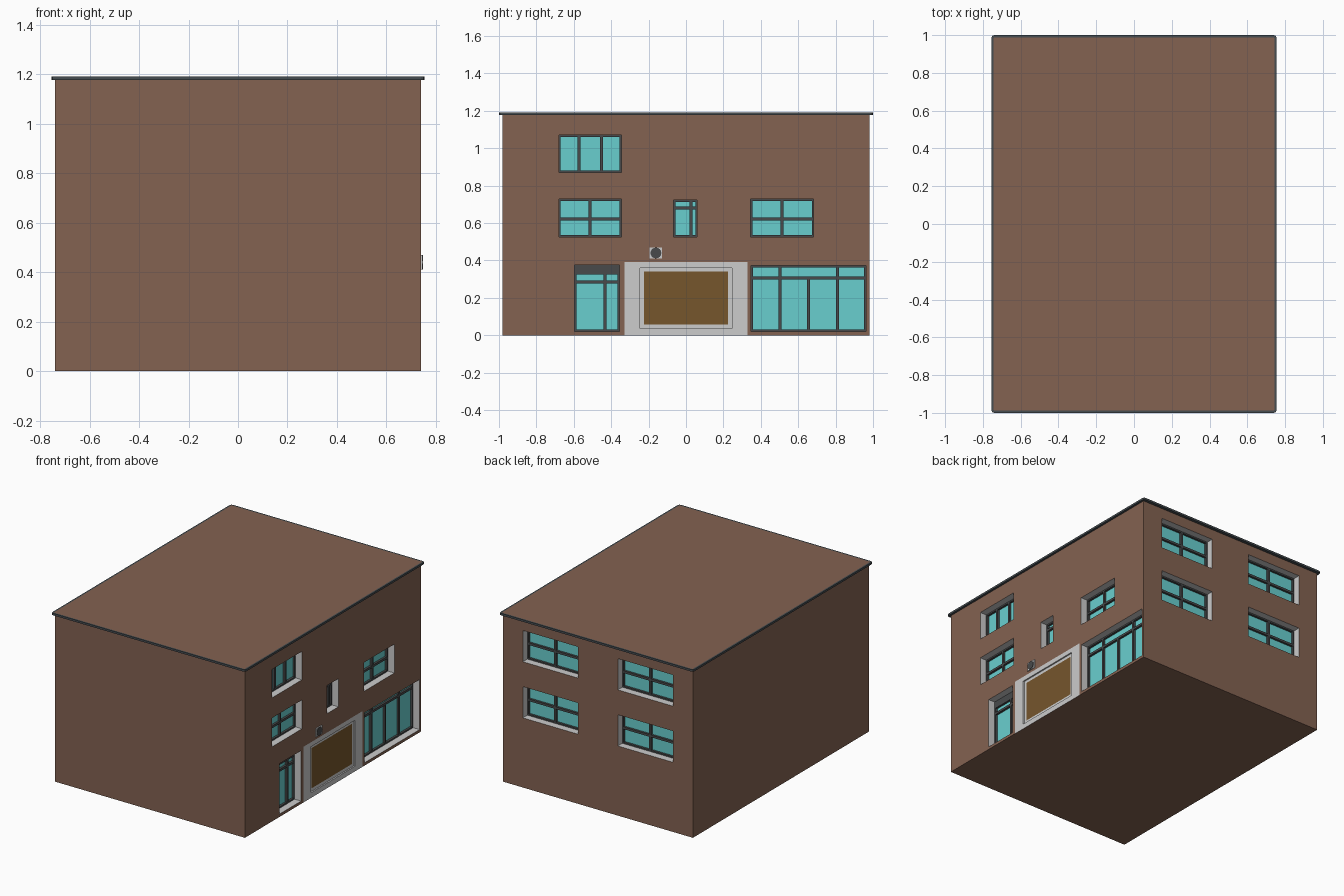
import bpy, bmesh, math
from mathutils import Matrix

if "Cube" in bpy.data.objects:
    bpy.data.objects.remove(bpy.data.objects["Cube"])


def material(name, r, g, b):
    lin = [(c / 255 / 12.92 if c < 10 else ((c / 255 + 0.055) / 1.055) ** 2.4) for c in (r, g, b)]
    m = bpy.data.materials.new(name)
    m.diffuse_color = (*lin, 1)
    m.use_nodes = True
    m.node_tree.nodes["Principled BSDF"].inputs["Base Color"].default_value = m.diffuse_color
    return m


BROWN = material("brown_render", 131, 98, 81)
WHITE = material("pale_grey", 204, 204, 204)
DARK = material("dark_grey_frame", 72, 74, 75)
TRIM = material("roof_edge_grey", 70, 77, 81)
GLASS = material("turquoise_glass", 105, 207, 207)
GOLD = material("garage_door_brown", 118, 86, 44)

HX, HY, TOP = 0.74, 0.98, 1.182
DEPTH = 0.065      # depth of the glass behind the wall
FRONT = 0.05       # depth of the frame's front


# Wall coordinates: u sideways, v up, d depth into the wall
def right(u, v, d=0):
    return (HX - d, u, v)


def back(u, v, d=0):
    return (-u, HY - d, v)


def left(u, v, d=0):
    return (-HX + d, -u, v)


def front(u, v, d=0):
    return (u, -HY + d, v)


def finish(bm, name, *mats):
    bmesh.ops.remove_doubles(bm, verts=bm.verts, dist=1e-5)
    me = bpy.data.meshes.new(name)
    bm.to_mesh(me)
    bm.free()
    for m in mats:
        me.materials.append(m)
    ob = bpy.data.objects.new(name, me)
    bpy.context.collection.objects.link(ob)
    return ob


def quad(bm, pts, mat=0):
    bm.faces.new([bm.verts.new(p) for p in pts]).material_index = mat


def rect(wall, r, d):
    u0, u1, v0, v1 = r
    return [wall(u0, v0, d), wall(u1, v0, d), wall(u1, v1, d), wall(u0, v1, d)]


def ring(bm, a, b, mat=0):
    for i in range(4):
        j = (i + 1) % 4
        quad(bm, (a[i], a[j], b[j], b[i]), mat)


def box(bm, wall, r, d0, d1, mat=0):
    f, k = rect(wall, r, d0), rect(wall, r, d1)
    quad(bm, f, mat)
    quad(bm, k[::-1], mat)
    ring(bm, k, f, mat)


# Openings: name, wall, rectangle, upright bars (u, v0, v1), cross bars (v)
openings = [
    ("top_window", right, (-0.68, -0.345, 0.87, 1.07),
     [(-0.573, 0.87, 1.07), (-0.453, 0.87, 1.07)], []),
    ("middle_window_left", right, (-0.68, -0.345, 0.525, 0.728), [(-0.513, 0.525, 0.728)], [0.623]),
    ("small_window", right, (-0.066, 0.06, 0.525, 0.723), [(0.026, 0.525, 0.723)], [0.68]),
    ("middle_window_right", right, (0.345, 0.683, 0.525, 0.728), [(0.514, 0.525, 0.728)], [0.623]),
    ("entrance_door", right, (-0.595, -0.355, 0.02, 0.375), [(-0.432, 0.02, 0.33)], [0.285]),
    ("shop_window", right, (0.348, 0.963, 0.02, 0.372),
     [(0.503, 0.02, 0.372), (0.655, 0.02, 0.305), (0.81, 0.02, 0.372)], [0.305]),
]
for v0, level in ((0.49, "lower"), (0.885, "upper")):
    for uc, side in ((-0.37, "a"), (0.37, "b")):
        openings.append((f"back_window_{level}_{side}", back, (uc - 0.215, uc + 0.215, v0, v0 + 0.22),
                         [(uc, v0, v0 + 0.22)], [v0 + 0.11]))
GARAGE = (-0.33, 0.33, 0, 0.392)

# Walls, cut along a grid so the openings stay free
bm = bmesh.new()
for wall, half in ((right, HY), (back, HX), (left, HY), (front, HX)):
    holes = [o[2] for o in openings if o[1] is wall] + ([GARAGE] if wall is right else [])
    us = sorted({-half, half, *(u for h in holes for u in h[:2])})
    vs = sorted({0, TOP, *(v for h in holes for v in h[2:])})
    for u0, u1 in zip(us, us[1:]):
        for v0, v1 in zip(vs, vs[1:]):
            uc, vc = (u0 + u1) / 2, (v0 + v1) / 2
            if not any(h[0] < uc < h[1] and h[2] < vc < h[3] for h in holes):
                quad(bm, rect(wall, (u0, u1, v0, v1), 0))
quad(bm, [(-HX, HY, 0), (HX, HY, 0), (HX, -HY, 0), (-HX, -HY, 0)])
finish(bm, "walls", BROWN)

# Windows and door: pale reveals, dark frames, glass
for name, wall, r, uprights, crosses in openings:
    u0, u1, v0, v1 = r
    bm = bmesh.new()
    ring(bm, rect(wall, r, 0), rect(wall, r, DEPTH), 0)
    quad(bm, rect(wall, r, DEPTH), 2)
    e, h = 0.01, 0.008
    bars = [(u0, u0 + e, v0, v1), (u1 - e, u1, v0, v1), (u0, u1, v0, v0 + e), (u0, u1, v1 - e, v1)]
    bars += [(u - h, u + h, a, b) for u, a, b in uprights]
    bars += [(u0, u1, v - h, v + h) for v in crosses]
    if name == "entrance_door":
        bars.append((u0, u1, 0.325, v1))     # blind panel above the door
    for b in bars:
        box(bm, wall, b, FRONT, DEPTH, 1)
    finish(bm, name, WHITE, DARK, GLASS)

# Garage surround with a stepped edge, and the door in it
bm = bmesh.new()
outer = rect(right, GARAGE, 0)
step = rect(right, (-0.245, 0.245, 0.036, 0.36), 0)
inner = rect(right, (-0.225, 0.225, 0.057, 0.34), 0.01)
ring(bm, outer, step)
ring(bm, step, rect(right, (-0.245, 0.245, 0.036, 0.36), 0.01))
ring(bm, rect(right, (-0.245, 0.245, 0.036, 0.36), 0.01), inner)
finish(bm, "garage_surround", WHITE)
bm = bmesh.new()
quad(bm, inner)
finish(bm, "garage_door", GOLD)

# Small wall plate with a round dark face
bm = bmesh.new()
box(bm, right, (-0.195, -0.127, 0.41, 0.47), -0.006, 0)
finish(bm, "wall_plate", WHITE)
bm = bmesh.new()
bmesh.ops.create_cone(bm, cap_ends=True, segments=16, radius1=0.029, radius2=0.029, depth=0.004,
                      matrix=Matrix.Translation((HX + 0.007, -0.161, 0.44)) @ Matrix.Rotation(math.pi / 2, 4, 'Y'))
finish(bm, "wall_plate_disc", DARK)

# Roof slab: grey edge with cut corners, brown top
bm = bmesh.new()
bmesh.ops.create_cube(bm, size=1, matrix=Matrix.Translation((0, 0, 1.185)) @ Matrix.Diagonal((1.51, 2.0, 0.014, 1)))
corners = [e for e in bm.edges if abs(e.verts[0].co.z - e.verts[1].co.z) > 0.01]
bmesh.ops.bevel(bm, geom=corners, offset=0.015, segments=2, profile=0.5, affect='EDGES')
bm.normal_update()
top = max(bm.faces, key=lambda f: f.normal.z)
bmesh.ops.inset_region(bm, faces=[top], thickness=0.012)
top.material_index = 1
finish(bm, "roof", TRIM, BROWN)
